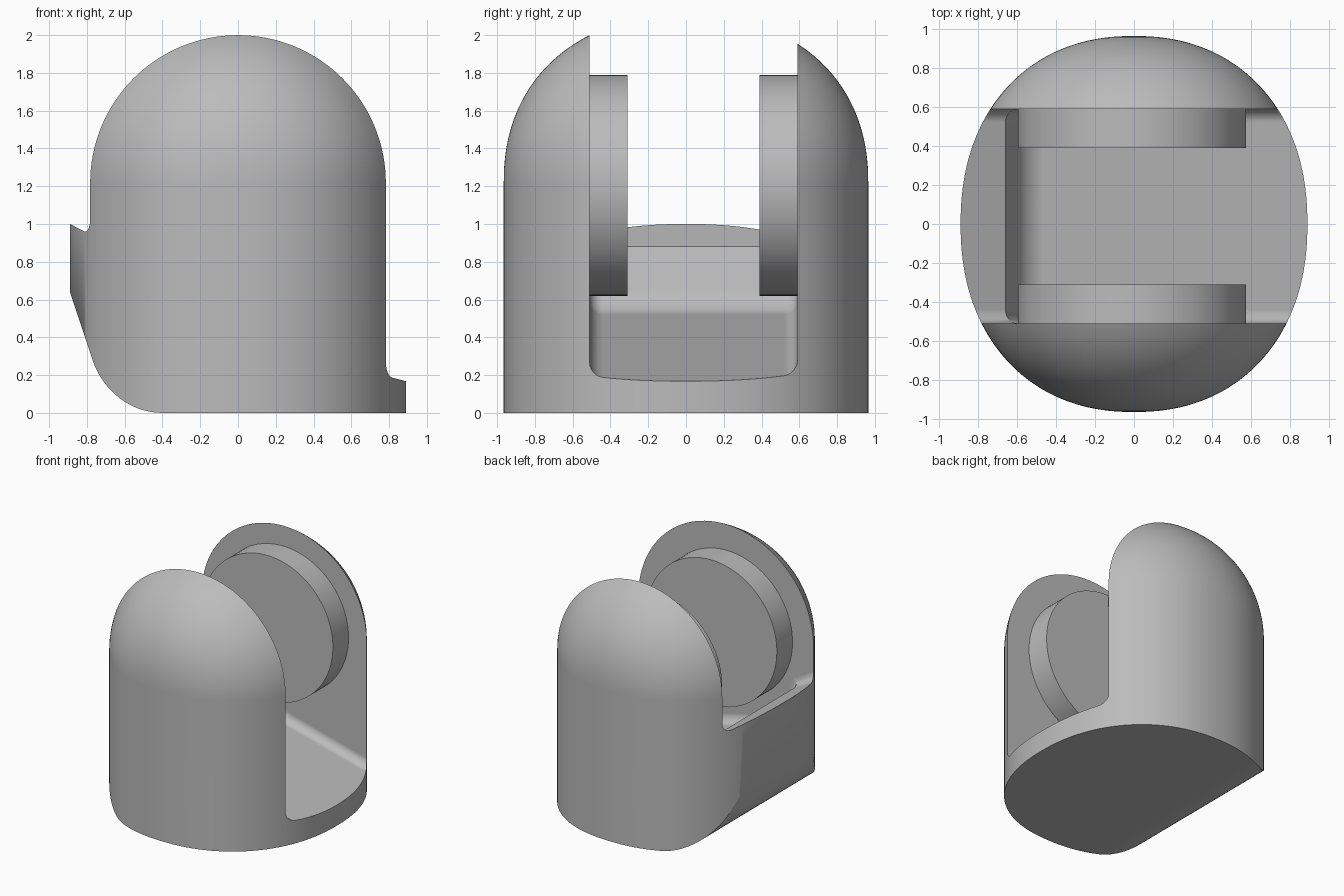
import bpy, bmesh
from math import sin, cos, pi
from mathutils import Vector

cube = bpy.data.objects.get("Cube")
if cube:
    bpy.data.objects.remove(cube, do_unlink=True)

grey = bpy.data.materials.new("plain_grey")
grey.use_nodes = True
grey.diffuse_color = (0.5, 0.5, 0.5, 1)
for node in grey.node_tree.nodes:
    if node.type == 'BSDF_PRINCIPLED':
        node.inputs["Base Color"].default_value = (0.5, 0.5, 0.5, 1)
        node.inputs["Roughness"].default_value = 0.6

RX, RY, SHOULDER, POWER = 0.89, 0.965, 1.217, 2 / 2.2
FRONT_WALL, BACK_WALL = -0.51, 0.59


def finish(bm, name):
    bmesh.ops.recalc_face_normals(bm, faces=bm.faces)
    mesh = bpy.data.meshes.new(name)
    bm.to_mesh(mesh)
    bm.free()
    mesh.materials.append(grey)
    obj = bpy.data.objects.new(name, mesh)
    bpy.context.collection.objects.link(obj)
    return obj


def fillet(a, corner, b, weight=0.78, steps=14):
    """Circular-looking arc from a to b, tangent to both lines through corner."""
    a, corner, b = Vector(a), Vector(corner), Vector(b)
    points = []
    for i in range(steps + 1):
        t = i / steps
        wa, wc, wb = (1 - t) ** 2, 2 * t * (1 - t) * weight, t * t
        points.append(tuple((a * wa + corner * wc + b * wb) / (wa + wc + wb)))
    return points


def prism(name, outline, y0, y1, rounded=0, radius=0.07):
    """Extrude an xz outline along y; round the end edges of its first points."""
    bm = bmesh.new()
    ends = [[bm.verts.new((x, y, z)) for x, z in outline] for y in (y0, y1)]
    for loop in ends:
        bm.faces.new(loop)
    n = len(outline)
    for i in range(n):
        j = (i + 1) % n
        bm.faces.new((ends[0][i], ends[0][j], ends[1][j], ends[1][i]))
    bmesh.ops.recalc_face_normals(bm, faces=bm.faces)
    if rounded:
        edges = [bm.edges.get((loop[i], loop[i + 1]))
                 for loop in ends for i in range(rounded - 1)]
        bmesh.ops.bevel(bm, geom=edges, offset=radius, segments=6,
                        profile=0.5, affect='EDGES', clamp_overlap=False)
    return finish(bm, name)


def boolean(target, cutter, operation):
    mod = target.modifiers.new(operation.lower(), 'BOOLEAN')
    mod.operation, mod.object, mod.solver = operation, cutter, 'EXACT'
    bpy.context.view_layer.objects.active = target
    bpy.ops.object.modifier_apply(modifier=mod.name)
    bpy.data.objects.remove(cutter, do_unlink=True)


# Domed body: arch-shaped sections lofted from front to back
bm = bmesh.new()
sections, arc = 80, 64
loops = []
for i in range(sections + 1):
    t = -pi / 2 + pi * i / sections
    r = RX * max(cos(t), 0) ** POWER if 0 < i < sections else 0
    y = RY * abs(sin(t)) ** POWER * (1 if t > 0 else -1)
    pts = [(-r, -0.2)]
    pts += [(-r * cos(pi * k / arc), SHOULDER + r * sin(pi * k / arc)) for k in range(arc + 1)]
    pts += [(r, -0.2)]
    loops.append([bm.verts.new((x, y, z)) for x, z in pts])
for a, b in zip(loops, loops[1:]):
    for k in range(len(a)):
        m = (k + 1) % len(a)
        bm.faces.new((a[k], a[m], b[m], b[k]))
bmesh.ops.remove_doubles(bm, verts=bm.verts, dist=0.0001)
body = finish(bm, "body")

# Flat underside with a rounded, slanted undercut on one side
undercut = fillet((-0.4, 0), (-0.677, 0), (-0.77, 0.28), 0.81)
envelope = prism("envelope", undercut + [(-0.97, 0.88), (-0.97, 2.5), (1.2, 2.5), (1.2, 0)],
                 -1.2, 1.2)
boolean(body, envelope, 'INTERSECT')

# Slot with a sloping floor, curved end wall and raised lip
floor = [(1.1, 0.113)] + fillet((-0.47, 0.521), (-0.575, 0.548), (-0.602, 0.653))
floor += [(-0.66, 0.88), (-1.1, 1.11)]
slot = prism("slot", floor + [(-1.1, 2.5), (1.1, 2.5)], FRONT_WALL, BACK_WALL,
             rounded=len(floor))
boolean(body, slot, 'DIFFERENCE')

# Round pads on the two facing walls
pads = []
for name, y0, y1 in (("front_pad", FRONT_WALL - 0.03, -0.31),
                     ("back_pad", 0.39, BACK_WALL + 0.03)):
    disc = [(-0.01 + 0.585 * cos(2 * pi * k / 96), 1.205 + 0.585 * sin(2 * pi * k / 96))
            for k in range(96)]
    pads.append(prism(name, disc, y0, y1))

# Smooth shading with crisp edges
bpy.ops.object.select_all(action='DESELECT')
for obj in [body] + pads:
    obj.select_set(True)
    bpy.context.view_layer.objects.active = obj
bpy.ops.object.shade_smooth_by_angle(angle=0.5)
for obj in [body] + pads:
    mod = obj.modifiers.new("even_shading", 'WEIGHTED_NORMAL')
    mod.keep_sharp = True
